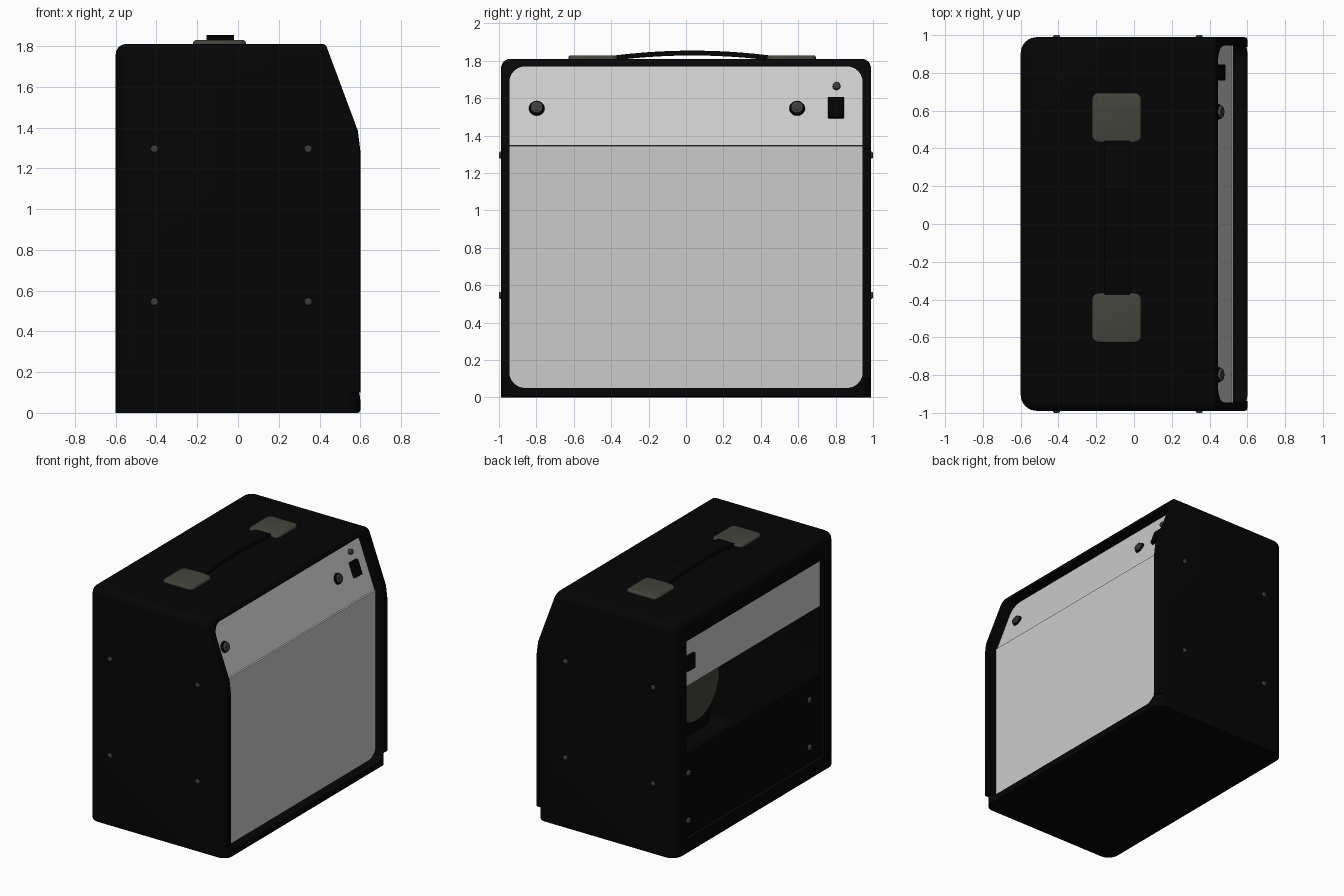
import bpy, bmesh, math
from mathutils import Matrix, Vector

if "Cube" in bpy.data.objects:
    bpy.data.objects.remove(bpy.data.objects["Cube"])


def material(name, colour):
    m = bpy.data.materials.new(name)
    m.use_nodes = True
    m.diffuse_color = (*colour, 1)
    m.node_tree.nodes["Principled BSDF"].inputs["Base Color"].default_value = (*colour, 1)
    return m


BLACK = material("black covering", (0.0015, 0.0015, 0.0015))
DARK = material("deep black plastic", (0.0008, 0.0008, 0.0008))
GREY = material("light grey cloth", (0.6, 0.6, 0.6))
METAL = material("aged metal", (0.06, 0.06, 0.048))
SCREW = material("screw grey", (0.045, 0.045, 0.045))


def finish(name, bm, mat, smooth=True):
    bmesh.ops.recalc_face_normals(bm, faces=bm.faces)
    mesh = bpy.data.meshes.new(name)
    bm.to_mesh(mesh)
    bm.free()
    ob = bpy.data.objects.new(name, mesh)
    bpy.context.collection.objects.link(ob)
    mesh.materials.append(mat)
    if smooth:
        shade(ob)
    return ob


def shade(ob):
    bpy.ops.object.select_all(action="DESELECT")
    ob.select_set(True)
    bpy.context.view_layer.objects.active = ob
    bpy.ops.object.shade_smooth_by_angle(angle=math.radians(35))


def prism_mesh(points, y0, y1):
    """Side profile in x and z, extruded along y."""
    bm = bmesh.new()
    face = bm.faces.new([bm.verts.new((x, y0, z)) for x, z in points])
    ext = bmesh.ops.extrude_face_region(bm, geom=[face])
    verts = [v for v in ext["geom"] if isinstance(v, bmesh.types.BMVert)]
    bmesh.ops.translate(bm, verts=verts, vec=(0, y1 - y0, 0))
    bmesh.ops.recalc_face_normals(bm, faces=bm.faces)
    return bm


def prism(name, points, y0, y1, mat):
    return finish(name, prism_mesh(points, y0, y1), mat, False)


def round_edges(bm, edges, offset, segments):
    bmesh.ops.bevel(bm, geom=edges, offset=offset, segments=segments, profile=0.5, affect="EDGES")
    bm.normal_update()


def box(name, x, y, z, mat, bevel=0, along=None):
    bm = prism_mesh([(x[0], z[0]), (x[1], z[0]), (x[1], z[1]), (x[0], z[1])], *y)
    if bevel:
        edges = [e for e in bm.edges if along is None
                 or abs((e.verts[0].co - e.verts[1].co).normalized()[along]) > 0.9]
        round_edges(bm, edges, bevel, 6)
    return finish(name, bm, mat)


def cylinder(name, centre, axis, r1, r2, depth, mat, sides=24, bevel=0):
    bm = bmesh.new()
    bmesh.ops.create_cone(bm, cap_ends=True, segments=sides, radius1=r1, radius2=r2, depth=depth)
    if bevel:
        round_edges(bm, [e for e in bm.edges if all(v.co.z > 0 for v in e.verts)], bevel, 3)
    turn = Vector((0, 0, 1)).rotation_difference(Vector(axis)).to_matrix().to_4x4()
    bm.transform(Matrix.Translation(centre) @ turn)
    return finish(name, bm, mat)


def cut(ob, cutter):
    cutter.hide_render = True
    mod = ob.modifiers.new("cut", "BOOLEAN")
    mod.object = cutter
    mod.operation = "DIFFERENCE"
    mod.solver = "EXACT"
    bpy.context.view_layer.objects.active = ob
    bpy.ops.object.modifier_apply(modifier=mod.name)
    bpy.data.objects.remove(cutter)


def is_front(face):
    return face.normal.x > 0.8


# Cabinet shell: slanted profile, rounded back corners and top edges, flat base
HALF = 0.989
profile = [(-0.6, 0), (0.6, 0), (0.6, 1.29), (0.588, 1.385), (0.43, 1.81), (-0.6, 1.81)]
bm = prism_mesh(profile, -HALF, HALF)
bm.normal_update()
round_edges(bm, [e for e in bm.edges if all(v.co.x < -0.5 for v in e.verts)
                 and abs(e.verts[0].co.z - e.verts[1].co.z) > 1], 0.085, 8)
round_edges(bm, [e for e in bm.edges if any(f.normal.z > 0.9 for f in e.link_faces)
                 and not any(is_front(f) for f in e.link_faces)], 0.05, 6)
round_edges(bm, [e for e in bm.edges
                 if sum(is_front(f) for f in e.link_faces) == 1], 0.012, 2)
shell = finish("cabinet_shell", bm, BLACK, False)
cut(shell, box("front_cutter", (-0.56, 1), (-0.945, 0.945), (0.05, 1.77), BLACK, 0.085, 0))
cut(shell, box("back_cutter", (-1, -0.5), (-0.85, 0.85), (0.1, 1.65), BLACK))

# Rounded lower front corners
R = 0.08
for side in (-1, 1):
    arc = [(0.6 - R + R * math.cos(a), side * (HALF - R + R * math.sin(a)))
           for a in [math.pi / 2 * i / 8 for i in range(9)]]
    plan = [(0.65, arc[0][1])] + arc + [(arc[-1][0], side * 1.05), (0.65, side * 1.05)]
    bm = prism_mesh(plan, -0.1, 0.1)
    bm.transform(Matrix.Rotation(math.pi / 2, 4, "X"))
    cut(shell, finish("corner_cutter", bm, BLACK, False))
shade(shell)

# Front: cloth, control panel and the board behind them
SLOPE = 0.369
BASE_X = 0.515
top_x = BASE_X - SLOPE * 0.43
prism("grille_cloth", [(0.49, 0.045), (0.525, 0.045), (0.525, 1.343), (0.49, 1.343)],
      -0.95, 0.95, GREY)
prism("control_panel", [(BASE_X, 1.346), (top_x, 1.778), (top_x - 0.02, 1.778), (0.49, 1.346)],
      -0.95, 0.95, GREY)
box("speaker_board", (0.45, 0.489), (-0.95, 0.95), (0.045, 1.37), BLACK)

# Controls on the slanted panel
normal = Vector((1, 0, SLOPE)).normalized()


def on_panel(y, z, lift):
    return Vector((BASE_X - SLOPE * (z - 1.346), y, z)) + normal * lift


for y in (-0.798, 0.594):
    cylinder("knob_collar", on_panel(y, 1.545, 0.008), normal, 0.042, 0.038, 0.016, DARK)
    cylinder("knob", on_panel(y, 1.545, 0.014), normal, 0.034, 0.032, 0.03, METAL, 24, 0.005)
    cylinder("knob_centre", on_panel(y, 1.545, 0.02), normal, 0.022, 0.022, 0.022, SCREW)
cylinder("indicator_lamp", on_panel(0.805, 1.662, 0.01), normal, 0.021, 0.019, 0.025, SCREW, 20, 0.006)
switch = box("power_switch", (-0.02, 0.02), (-0.042, 0.042), (-0.058, 0.058), DARK, 0.006)
switch.location = on_panel(0.802, 1.545, 0.006)
switch.rotation_euler = (0, -math.atan(SLOPE), 0)

# Back: recessed upper plate, lower panel with screws, socket
box("upper_back_plate", (-0.54, -0.515), (-0.93, 0.93), (1.25, 1.75), GREY)
box("lower_back_panel", (-0.54, -0.51), (-0.93, 0.93), (0.06, 0.725), BLACK)
box("rear_socket", (-0.56, -0.53), (0.68, 0.77), (1.37, 1.49), DARK, 0.006)
for y in (-0.745, 0.745):
    for z in (0.2, 0.57):
        cylinder("back_screw", (-0.545, y, z), (-1, 0, 0), 0.024, 0.02, 0.02, SCREW, 16, 0.006)

# Speaker inside
cylinder("speaker_magnet", (0, 0, 0.85), (-1, 0, 0), 0.28, 0.28, 0.2, METAL, 40, 0.02)
cylinder("speaker_basket", (0.27, 0, 0.8), (-1, 0, 0), 0.6, 0.28, 0.36, BLACK, 40)

# Side screws
for side in (-1, 1):
    for x in (-0.41, 0.345):
        for z in (0.545, 1.295):
            cylinder("side_screw", (x, side * 0.99, z), (0, side, 0), 0.02, 0.018, 0.02, SCREW, 16, 0.008)

# Handle: arched strap between two metal caps
MID = 0.033
span, half = 0.46, 10
arch = [(MID + span * i / half, 1.822 + 0.032 * (1 - (i / half) ** 2)) for i in range(-half, half + 1)]
outline = arch + [(y, z - 0.026) for y, z in reversed(arch)]
bm = bmesh.new()
face = bm.faces.new([bm.verts.new((-0.155, y, z)) for y, z in outline])
ext = bmesh.ops.extrude_face_region(bm, geom=[face])
bmesh.ops.translate(bm, vec=(0.135, 0, 0),
                    verts=[v for v in ext["geom"] if isinstance(v, bmesh.types.BMVert)])
finish("handle_strap", bm, BLACK)
for side in (-1, 1):
    y = MID + side * 0.53
    bm = prism_mesh([(-0.225, 1.80), (0.043, 1.80), (0.035, 1.829), (-0.217, 1.829)],
                    y - 0.131, y + 0.131)
    round_edges(bm, [e for e in bm.edges if abs(e.verts[0].co.z - e.verts[1].co.z) > 0.02], 0.035, 5)
    round_edges(bm, [e for e in bm.edges if all(v.co.z > 1.82 for v in e.verts)], 0.01, 3)
    finish("handle_cap", bm, METAL)
